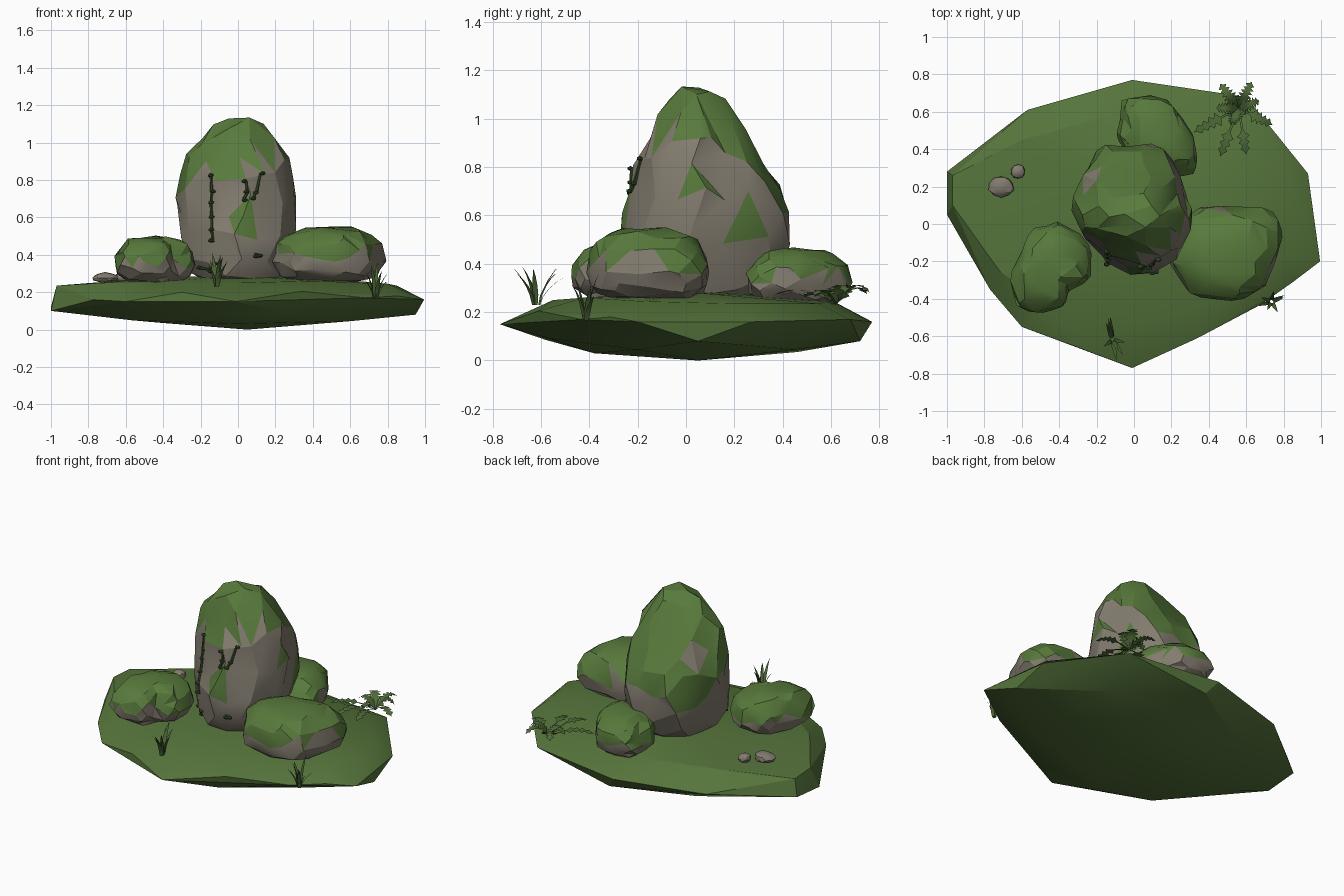
import bpy, bmesh, math, random
from mathutils import Vector, noise

if "Cube" in bpy.data.objects:
    bpy.data.objects.remove(bpy.data.objects["Cube"])

random.seed(11)


def material(name, rgb):
    m = bpy.data.materials.new(name)
    m.diffuse_color = (*rgb, 1)
    m.use_nodes = True
    m.node_tree.nodes["Principled BSDF"].inputs["Base Color"].default_value = m.diffuse_color
    return m


STONE = material("stone", (0.225, 0.2, 0.158))
MOSS = material("moss", (0.098, 0.195, 0.045))
TURF = material("turf", (0.092, 0.175, 0.044))
LEAF = material("blade_green", (0.065, 0.125, 0.033))
FERN = material("fern_green", (0.078, 0.145, 0.04))
VINE = material("vine_green", (0.035, 0.07, 0.02))


def finish(name, bm, mats, smooth=True):
    me = bpy.data.meshes.new(name)
    bm.to_mesh(me)
    bm.free()
    ob = bpy.data.objects.new(name, me)
    bpy.context.collection.objects.link(ob)
    for m in mats:
        me.materials.append(m)
    bpy.ops.object.select_all(action='DESELECT')
    ob.select_set(True)
    bpy.context.view_layer.objects.active = ob
    if smooth:
        bpy.ops.object.shade_smooth_by_angle(angle=math.radians(22))
    return ob


# Ground: faceted lens, hull of rim, upper shoulder and underside points
rim = [(-.01, -.77, .15), (.34, -.61, .205), (.68, -.43, .17), (.85, -.31, .18), (.995, -.2, .16),
       (.93, .27, .16), (.6, .68, .17), (-.01, .77, .16), (-.57, .61, .15), (-1, .28, .12),
       (-1, .05, .1), (-.77, -.35, .16), (-.6, -.55, .15), (-.3, -.66, .2)]
shoulder = [(-.97, .1, .235), (-.97, .26, .225), (-.6, .45, .255), (-.05, .6, .25),
            (.55, .55, .235), (.85, .2, .235), (.8, -.18, .245), (.4, -.42, .26),
            (0, -.55, .25), (-.45, -.45, .25), (-.72, -.25, .25), (0, .05, .29),
            (-.4, .1, .28), (.4, .05, .28)]
under = [(.05, .05, 0), (.5, .45, .045), (-.4, .46, .035), (-.57, -.2, .05), (0, -.38, .03),
         (.6, -.2, .045), (.95, .05, .08), (.05, .72, .08), (-.2, -.58, .085), (.25, -.56, .09)]
bm = bmesh.new()
for p in rim + shoulder + under:
    bm.verts.new(p)
bmesh.ops.convex_hull(bm, input=bm.verts[:])
bmesh.ops.delete(bm, geom=[v for v in bm.verts if not v.link_faces], context='VERTS')
bmesh.ops.recalc_face_normals(bm, faces=bm.faces[:])
finish("ground_mound", bm, [TURF])


def rock(name, outline, rings, ratio, jitter, mossy):
    """Sphere reshaped to a plan outline and stacked boxes (z, x0, x1, y0, y1)."""
    xs, ys = [p[0] for p in outline], [p[1] for p in outline]
    cx, cy = (min(xs) + max(xs)) / 2, (min(ys) + max(ys)) / 2
    hx, hy = (max(xs) - min(xs)) / 2, (max(ys) - min(ys)) / 2
    poly = [Vector(((x - cx) / hx, (y - cy) / hy)) for x, y in outline]

    def reach(d):
        for a, b in zip(poly, poly[1:] + poly[:1]):
            e = b - a
            den = d.x * e.y - d.y * e.x
            if abs(den) > 1e-9:
                t = (a.x * e.y - a.y * e.x) / den
                s = (a.x * d.y - a.y * d.x) / den
                if t > 0 and -1e-6 <= s <= 1 + 1e-6:
                    return t
        return 1

    bm = bmesh.new()
    bmesh.ops.create_icosphere(bm, subdivisions=3, radius=1)
    for v in bm.verts:
        u = v.co.normalized()
        t = (1 - math.acos(max(-1, min(1, u.z))) / math.pi) * (len(rings) - 1)
        i = min(int(t), len(rings) - 2)
        z, x0, x1, y0, y1 = [a + (b - a) * (t - i) for a, b in zip(rings[i], rings[i + 1])]
        d = Vector((u.x, u.y))
        d = d.normalized() if d.length > 1e-5 else Vector((1, 0))
        d = d * reach(d)
        v.co = ((x0 + x1) / 2 + d.x * (x1 - x0) / 2, (y0 + y1) / 2 + d.y * (y1 - y0) / 2, z)
        v.co += Vector([random.uniform(-jitter, jitter) for _ in range(3)])
    ob = finish(name, bm, [STONE, MOSS], False)
    mod = ob.modifiers.new("facet", 'DECIMATE')
    mod.ratio = ratio
    bpy.ops.object.modifier_apply(modifier=mod.name)
    for f in ob.data.polygons:
        f.material_index = int(mossy(f.center, f.normal))
    bpy.ops.object.shade_smooth_by_angle(angle=math.radians(22))
    return ob


def speckle(c):
    return noise.noise(c * 7)


# Moss on the boulder: cap, heavier back left flank, plus stray green and bare patches
GREEN = [(.31, .07, .7), (.29, .25, .57), (.02, -.26, .58), (.05, -.22, .68)]
BARE = [(-.18, -.12, .95), (.22, -.08, .98), (-.2, .22, .86)]


def near(c, spots, r):
    return any((c - Vector(s)).length < r for s in spots)


def boulder_moss(c, n):
    if near(c, GREEN, .065):
        return True
    if near(c, BARE, .07):
        return False
    lean = .85 * max(0, c.y - c.x - .08) - .35 * max(0, c.x) * (c.y < .15)
    return c.z + .12 * speckle(c) + lean + .12 * n.z > .91


main = rock("standing_boulder",
            [(-.19, .41), (.13, .43), (.24, .34), (.28, .2), (.34, .05), (.3, -.13), (.15, -.27),
             (.05, -.3), (-.1, -.25), (-.28, -.08), (-.33, .07), (-.29, .22)],
            [(.22, 0, .02, .04, .06), (.23, -.2, .2, -.2, .3), (.34, -.28, .28, -.29, .39),
             (.5, -.315, .32, -.285, .42), (.65, -.335, .32, -.245, .43),
             (.78, -.335, .31, -.225, .345), (.92, -.285, .28, -.16, .265),
             (1.04, -.2, .2, -.1, .19), (1.11, -.1, .13, -.05, .1), (1.14, .03, .06, -.01, .01)],
            .6, .014, boulder_moss)


def low_rock(name, outline, z0, z1, ratio, level):
    xs, ys = [p[0] for p in outline], [p[1] for p in outline]
    x0, x1, y0, y1 = min(xs), max(xs), min(ys), max(ys)
    rings = []
    for h, s in ((0, 0), (.02, .65), (.14, .9), (.4, 1), (.68, .94), (.9, .72), (1, .4), (1.01, 0)):
        mx, my, a, b = (x0 + x1) / 2, (y0 + y1) / 2, (x1 - x0) / 2 * s, (y1 - y0) / 2 * s
        rings.append((z0 + (z1 - z0) * h, mx - a, mx + a, my - b, my + b))
    return rock(name, outline, rings, ratio, .008,
                lambda c, n: c.z + .1 * speckle(c) + .05 * n.z > level)


# Mossy low rocks around the boulder
low_rock("left_rock", [(-.4, .02), (-.55, -.03), (-.62, -.18), (-.67, -.28), (-.63, -.44), (-.52, -.48),
                       (-.38, -.45), (-.34, -.35), (-.23, -.3), (-.23, -.12), (-.3, -.04)],
         .25, .495, .5, .385)
low_rock("right_rock", [(.36, .1), (.73, .09), (.79, 0), (.79, -.12), (.7, -.35), (.56, -.42),
                        (.3, -.39), (.18, -.2), (.25, .02)], .25, .545, .5, .425)
low_rock("back_rock", [(.05, .69), (.18, .67), (.28, .55), (.33, .45), (.34, .28), (.2, .24),
                       (-.02, .35), (-.1, .47), (-.06, .67)], .23, .46, .5, .35)

# Bare pebbles
for i, (x, y, rx, ry) in enumerate([(-.71, .2, .07, .058), (-.62, .28, .04, .04)]):
    bm = bmesh.new()
    bmesh.ops.create_icosphere(bm, subdivisions=2, radius=1)
    for v in bm.verts:
        k = random.uniform(.9, 1.05)
        v.co = (x + v.co.x * rx * k, y + v.co.y * ry * k, .277 + v.co.z * .03 * k)
    finish(f"pebble_{i + 1}", bm, [STONE])


def ribbon(bm, pts, widths, side):
    """Flat strip along pts, closing to a point at the end."""
    rows = [(bm.verts.new(p - side * w), bm.verts.new(p + side * w))
            for p, w in zip(pts[:-1], widths)]
    for a, b in zip(rows, rows[1:]):
        bm.faces.new((a[0], a[1], b[1], b[0]))
    bm.faces.new((rows[-1][0], rows[-1][1], bm.verts.new(pts[-1])))


# Grass tufts: thin arching blades
def tuft(name, base, blades):
    bm = bmesh.new()
    for dx, dy, h in blades:
        tip = Vector((dx, dy, 0))
        side = Vector((-dy, dx, 0)).normalized()
        root = Vector(base) + tip * .15
        pts = [root + tip * (t ** 1.6) + Vector((0, 0, h * (t - .12 * t ** 3) / .88))
               for t in (0, .25, .5, .75, 1)]
        ribbon(bm, pts, (.008, .012, .01, .006), side)
    finish(name, bm, [LEAF])


tuft("front_grass", (-.115, -.62, .23),
     [(.02, -.1, .17), (-.02, .1, .18), (-.03, .08, .14), (.05, -.07, .13), (.06, -.01, .15),
      (-.04, -.03, .12), (.03, -.05, .16), (-.01, .11, .12)])
tuft("side_grass", (.735, -.415, .165),
     [(.01, .05, .2), (-.05, .02, .15), (.06, .02, .14), (-.02, -.04, .18), (.03, -.05, .15),
      (.06, .03, .1), (-.06, -.02, .11)])

# Fern: drooping fronds with saw toothed edges, the long ones bare near the root
bm = bmesh.new()
fern = Vector((.56, .62, .22))
for tx, ty, h, bare in [(.32, .49, .05, 7), (.74, .53, .06, 6), (.46, .36, .06, 8), (.6, .37, .05, 8),
                        (.46, .75, .07, 2), (.63, .76, .08, 2), (.44, .62, .07, 2), (.67, .66, .08, 2),
                        (.52, .53, .05, 2)]:
    d = Vector((tx - fern.x, ty - fern.y, 0))
    side = Vector((-d.y, d.x, 0)).normalized()
    n = 15
    pts = [fern + d * (i / n) + Vector((0, 0, math.sin(i / n * 2.5) * h + .012)) for i in range(n + 1)]
    widths = [.006 if i < bare else (.05 if i % 2 else .018) * (1.15 - .75 * i / n) for i in range(n)]
    ribbon(bm, pts, widths, side)
finish("fern", bm, [FERN])


# Vines hugging the boulder front, with small leaf buds
def vine(name, path):
    bm = bmesh.new()
    pts = []
    for x, z in path:
        hit, loc, nor, _ = main.ray_cast(Vector((x, -2, z)), Vector((0, 1, 0)))
        if hit:
            pts.append(loc + Vector((0, -.006, 0)))
    for a, b in zip(pts, pts[1:]):
        rot = (b - a).to_track_quat('Z', 'Y').to_matrix().to_4x4()
        rot.translation = a.lerp(b, .5)
        bmesh.ops.create_cone(bm, cap_ends=True, segments=6, radius1=.009, radius2=.007,
                              depth=(b - a).length * 1.1, matrix=rot)
    for p in pts:
        new = bmesh.ops.create_icosphere(bm, subdivisions=1, radius=.014)['verts']
        off = Vector((random.uniform(-.012, .012), -.004, random.uniform(-.01, .01)))
        for v in new:
            v.co = Vector((v.co.x * 1.3, v.co.y, v.co.z * .75)) + p + off
    finish(name, bm, [VINE])


bpy.context.view_layer.update()
vine("long_vine", [(-.135, .47), (-.14, .53), (-.14, .6), (-.145, .67), (-.14, .74), (-.145, .83)])
vine("short_vine", [(.03, .7), (.05, .73), (.045, .79)])
vine("hooked_vine", [(.08, .7), (.1, .74), (.12, .83)])
vine("low_sprig", [(.09, .4), (.11, .4)])
vine("base_sprig", [(-.2, .33), (-.15, .32), (-.13, .35)])
